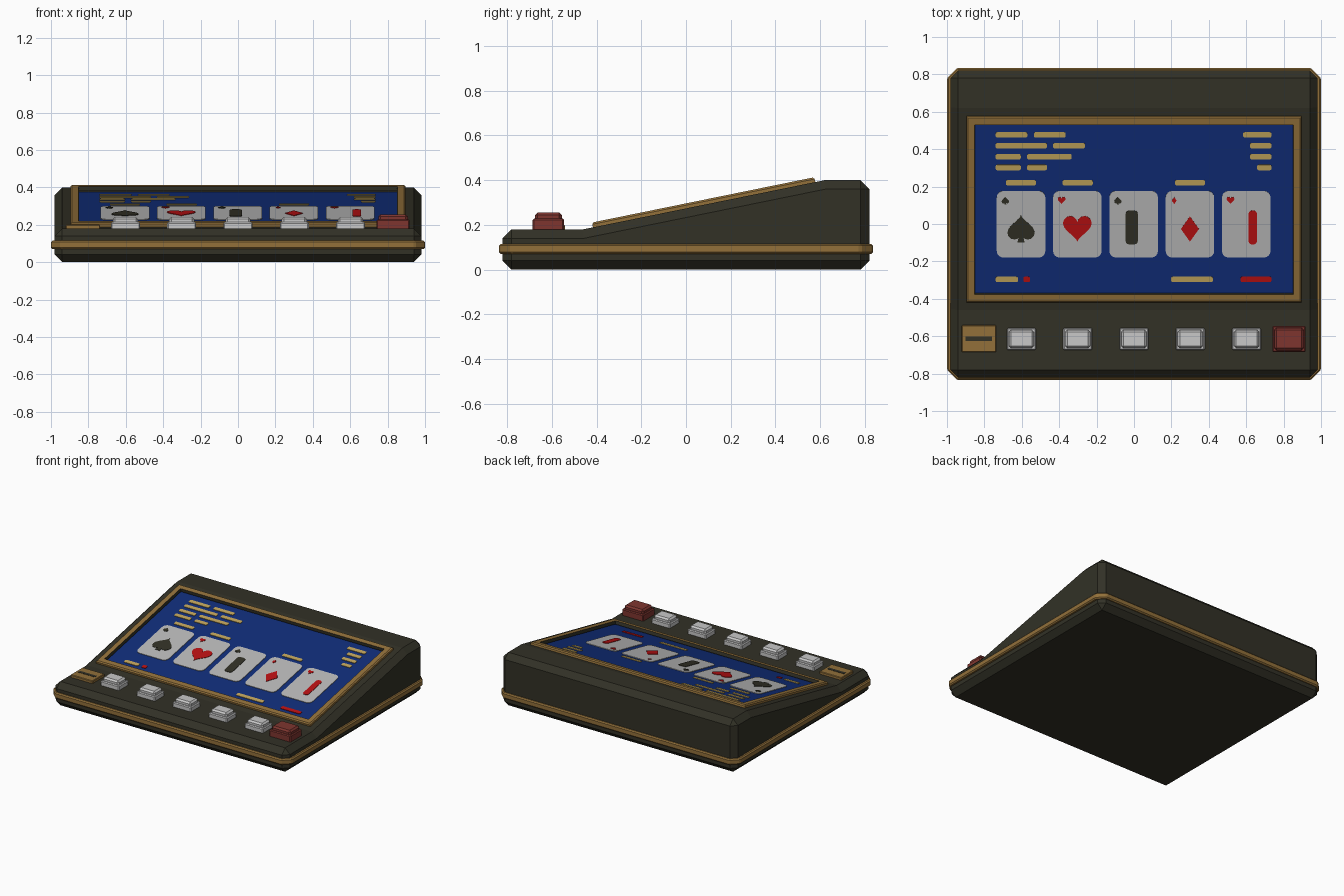
import bpy, bmesh
from math import sin, cos, pi
from mathutils import Vector

if "Cube" in bpy.data.objects:
    bpy.data.objects.remove(bpy.data.objects["Cube"])


def material(name, hex_code):
    rgb = [int(hex_code[i:i + 2], 16) / 255 for i in (0, 2, 4)]
    col = [c / 12.92 if c < 0.04 else ((c + 0.055) / 1.055) ** 2.4 for c in rgb] + [1]
    m = bpy.data.materials.new(name)
    m.use_nodes = True
    m.diffuse_color = col
    m.node_tree.nodes["Principled BSDF"].inputs["Base Color"].default_value = col
    return m


casing = material("dark_casing", "323126")
brass = material("brass", "92703a")
blue = material("screen_blue", "102d78")
white = material("card_white", "b8b8b8")
grey = material("button_grey", "c8c8c8")
maroon = material("button_red", "7e352f")
red = material("pip_red", "b81012")
tan = material("bar_tan", "c0a45c")

# Sloped screen plane
FRONT_Y, BACK_Y, LOW, HIGH = -0.46, 0.62, 0.18, 0.40
SLOPE = (HIGH - LOW) / (BACK_Y - FRONT_Y)
NORMAL = Vector((0, -SLOPE, 1)).normalized()
SCREEN = -0.012


def on_slope(x, y, h):
    return Vector((x, y, LOW + (y - FRONT_Y) * SLOPE)) + NORMAL * h


def finish(name, bm, *mats):
    bmesh.ops.recalc_face_normals(bm, faces=bm.faces)
    me = bpy.data.meshes.new(name)
    bm.to_mesh(me)
    bm.free()
    for m in mats:
        me.materials.append(m)
    ob = bpy.data.objects.new(name, me)
    bpy.context.collection.objects.link(ob)
    return ob


def bridge(bm, a, b):
    return [bm.faces.new((a[i - 1], a[i], b[i], b[i - 1])) for i in range(len(a))]


def prism(bm, low, high):
    a, b = [[bm.verts.new(p) for p in loop] for loop in (low, high)]
    bm.faces.new(a[::-1])
    bm.faces.new(b)
    bridge(bm, a, b)


def chamfer(bm, width):
    bmesh.ops.recalc_face_normals(bm, faces=bm.faces)
    sharp = [e for e in bm.edges if e.calc_face_angle(0) > 0.5]
    bmesh.ops.bevel(bm, geom=sharp, offset=width, segments=1, affect='EDGES')


def rounded(w, d, r, n=4):
    pts = []
    for k, (sx, sy) in enumerate(((1, 1), (-1, 1), (-1, -1), (1, -1))):
        for i in range(n + 1):
            a = (k + i / n) * pi / 2
            pts.append((sx * (w / 2 - r) + r * cos(a), sy * (d / 2 - r) + r * sin(a)))
    return pts


def slab(name, x, y, z0, z1, outline, mat, bevel=0):
    bm = bmesh.new()
    prism(bm, *[[(x + u, y + v, z) for u, v in outline] for z in (z0, z1)])
    if bevel:
        chamfer(bm, bevel)
    return finish(name, bm, mat)


def rect(w, d):
    return [(w / 2, d / 2), (-w / 2, d / 2), (-w / 2, -d / 2), (w / 2, -d / 2)]


def plate(name, x, y, outlines, mat, base=SCREEN, thick=0.004):
    bm = bmesh.new()
    for outline in outlines:
        prism(bm, *[[on_slope(x + u, y + v, h) for u, v in outline]
                    for h in (base, base + thick)])
    return finish(name, bm, mat)


# Casing: side profile across x, chamfered, with the screen sunk into the slope
profile = [(-0.82, 0), (-0.82, LOW), (FRONT_Y, LOW), (BACK_Y, HIGH), (0.82, HIGH), (0.82, 0)]
bm = bmesh.new()
prism(bm, *[[(x, y, z) for y, z in profile] for x in (-0.98, 0.98)])
chamfer(bm, 0.04)
bm.normal_update()
top = max((f for f in bm.faces if f.normal.dot(NORMAL) > 0.999), key=lambda f: f.calc_area())
bmesh.ops.inset_individual(bm, faces=[top], thickness=0.09)
bmesh.ops.inset_individual(bm, faces=[top], thickness=0.0005, depth=SCREEN)
top.material_index = 1
finish("casing", bm, casing, blue)

# Brass band around the casing
slab("trim_band", 0, 0, 0.07, 0.115, rounded(2, 1.67, 0.055, 1), brass, 0.008)

# Screen frame: nested loops, with the inward wall dark
bm = bmesh.new()
loops = []
for w, d, h in ((1.792, 0.994, -0.002), (1.792, 0.994, 0.014), (1.776, 0.978, 0.022),
                (1.704, 0.907, 0.022), (1.7, 0.903, -0.002)):
    loops.append([bm.verts.new(on_slope(u, v + 0.081, h)) for u, v in rect(w, d)])
for i in range(5):
    for f in bridge(bm, loops[i], loops[(i + 1) % 5]):
        f.material_index = int(i == 3)
finish("screen_frame", bm, brass, casing)


# Card pips
def heart(s, flip=1, dy=0):
    pts = []
    for i in range(28):
        t = 2 * pi * i / 28
        y = 13 * cos(t) - 5 * cos(2 * t) - 2 * cos(3 * t) - cos(4 * t) + 2.5
        pts.append((16 * s * sin(t) ** 3, flip * y * s + dy))
    return pts


def spade(s):
    stem = [(-4 * s, -15 * s), (4 * s, -15 * s), (1.5 * s, -4 * s), (-1.5 * s, -4 * s)]
    return [heart(s * 0.95, -1, 2 * s), stem]


def diamond(s):
    return [[(10 * s, 0), (0, 14 * s), (-10 * s, 0), (0, -14 * s)]]


def hearts(s):
    return [heart(s)]


# Cards: suit pips, with plain upright bars on the two court cards
cards = [(spade, casing, None), (hearts, red, None), (spade, casing, (-0.01, 0.065)),
         (diamond, red, None), (hearts, red, (0.035, 0.045))]
for i, (pip, mat, bar) in enumerate(cards):
    x = (i - 2) * 0.301 - 0.002
    plate(f"card_{i + 1}", x, -0.003, [rounded(0.26, 0.356, 0.035)], white)
    plate(f"corner_pip_{i + 1}", x - 0.084, 0.124, pip(0.0013), mat, SCREEN + 0.004, 0.003)
    if bar:
        plate(f"court_bar_{i + 1}", x + bar[0], -0.02, [rounded(bar[1], 0.18, 0.018)],
              mat, SCREEN + 0.004, 0.003)
    else:
        plate(f"centre_pip_{i + 1}", x, -0.028, pip(0.0048), mat, SCREEN + 0.004, 0.003)

# Display bars: height on screen, then left and right ends
rows = [(0.475, tan, [(-0.74, -0.57), (-0.535, -0.365), (0.583, 0.735)]),
        (0.417, tan, [(-0.74, -0.465), (-0.433, -0.262), (0.62, 0.735)]),
        (0.358, tan, [(-0.74, -0.605), (-0.572, -0.333), (0.62, 0.735)]),
        (0.3, tan, [(-0.74, -0.605), (-0.572, -0.465), (0.658, 0.735)]),
        (0.219, tan, [(-0.685, -0.524), (-0.382, -0.22), (0.219, 0.38)]),
        (-0.298, tan, [(-0.74, -0.62), (0.198, 0.422)]),
        (-0.298, red, [(-0.592, -0.556), (0.57, 0.735)])]
for r, (y, mat, spans) in enumerate(rows):
    for k, (a, b) in enumerate(spans):
        plate(f"display_bar_{r + 1}_{k + 1}", (a + b) / 2, y,
              [rounded(b - a, 0.029, 0.008, 2)], mat)


# Push buttons: a base with a chamfered cap
def button(name, x, w, d, z, mat):
    slab(name + "_base", x, -0.615, LOW - 0.01, z - 0.028, rect(w, d), mat, 0.006)
    slab(name + "_cap", x, -0.615, LOW, z, rect(w - 0.02, d - 0.02), mat, 0.012)


for i in range(5):
    button(f"button_{i + 1}", (i - 2) * 0.301, 0.155, 0.118, 0.242, grey)
button("large_button", 0.829, 0.178, 0.14, 0.256, maroon)

# Coin plate with its slot
slab("coin_plate", -0.829, -0.613, LOW - 0.01, 0.2, rect(0.184, 0.145), brass, 0.004)
slab("coin_slot", -0.829, -0.613, 0.196, 0.202, rect(0.142, 0.024), casing)
